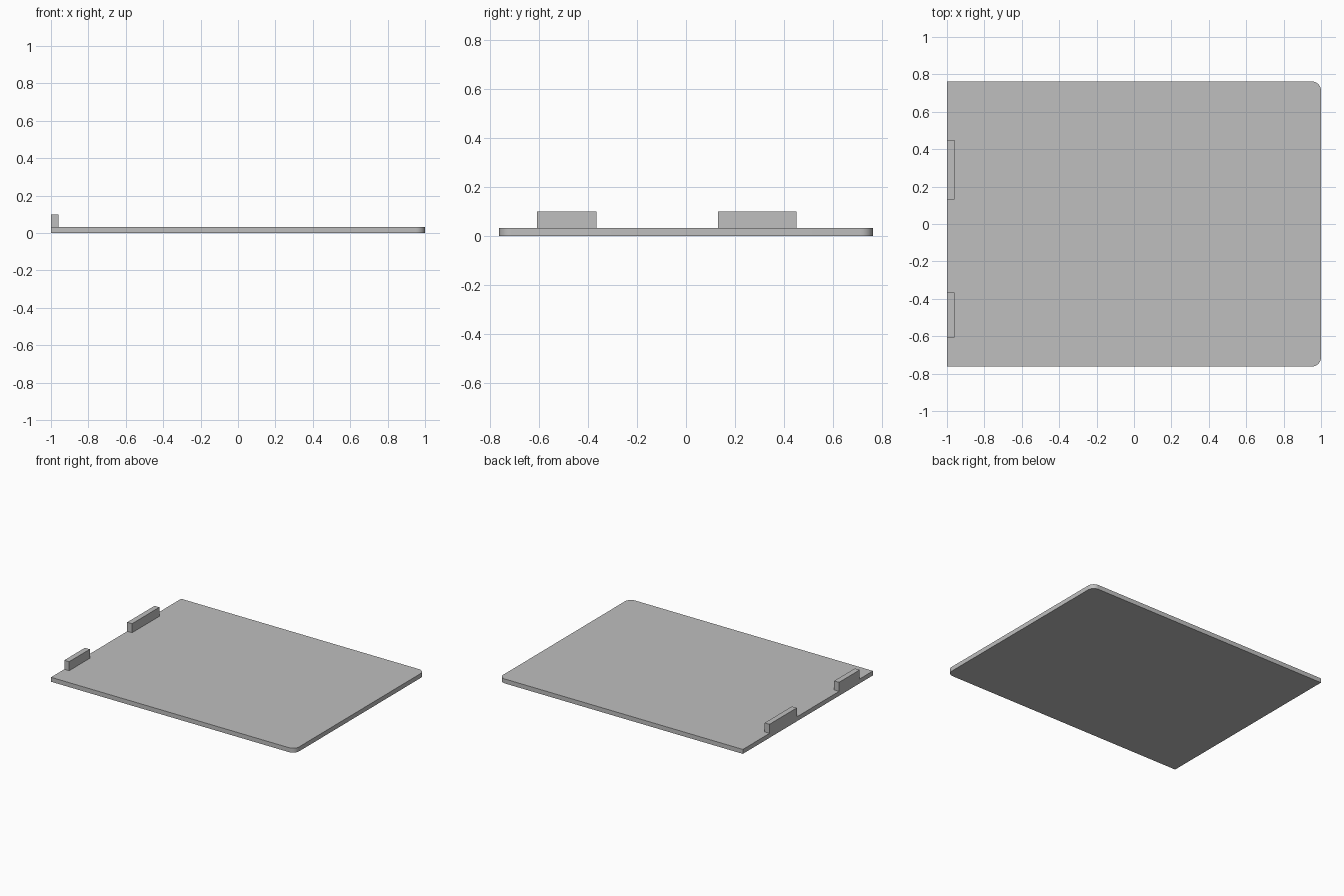
import bpy
import bmesh
import math

if "Cube" in bpy.data.objects:
    bpy.data.objects.remove(bpy.data.objects["Cube"], do_unlink=True)

grey = bpy.data.materials.new("plain grey")
grey.use_nodes = True
colour = (0.52, 0.52, 0.52, 1)
grey.diffuse_color = colour
grey.node_tree.nodes["Principled BSDF"].inputs["Base Color"].default_value = colour


def box(name, low, high, corner_radius=0):
    """Box between two corners; optionally round its upright edges on the +x side."""
    bm = bmesh.new()
    bmesh.ops.create_cube(bm, size=1)
    for v in bm.verts:
        v.co = [h if c > 0 else l for c, l, h in zip(v.co, low, high)]
    if corner_radius:
        edges = [e for e in bm.edges
                 if all(v.co.x == high[0] for v in e.verts)
                 and e.verts[0].co.y == e.verts[1].co.y]
        bmesh.ops.bevel(bm, geom=edges, offset=corner_radius, segments=10,
                        profile=0.5, affect='EDGES')
    mesh = bpy.data.meshes.new(name)
    bm.to_mesh(mesh)
    bm.free()
    mesh.materials.append(grey)
    obj = bpy.data.objects.new(name, mesh)
    bpy.context.collection.objects.link(obj)
    return obj


# Flat plate with two rounded corners
thickness = 0.033
plate = box("plate", (-1, -0.762, 0), (1, 0.762, thickness), 0.05)
bpy.ops.object.select_all(action='DESELECT')
plate.select_set(True)
bpy.context.view_layer.objects.active = plate
bpy.ops.object.shade_smooth_by_angle(angle=math.radians(30))

# Upright tabs along the square-cornered edge
for name, y0, y1 in (("front_tab", -0.607, -0.365), ("back_tab", 0.13, 0.45)):
    box(name, (-1, y0, thickness), (-0.96, y1, 0.1))
